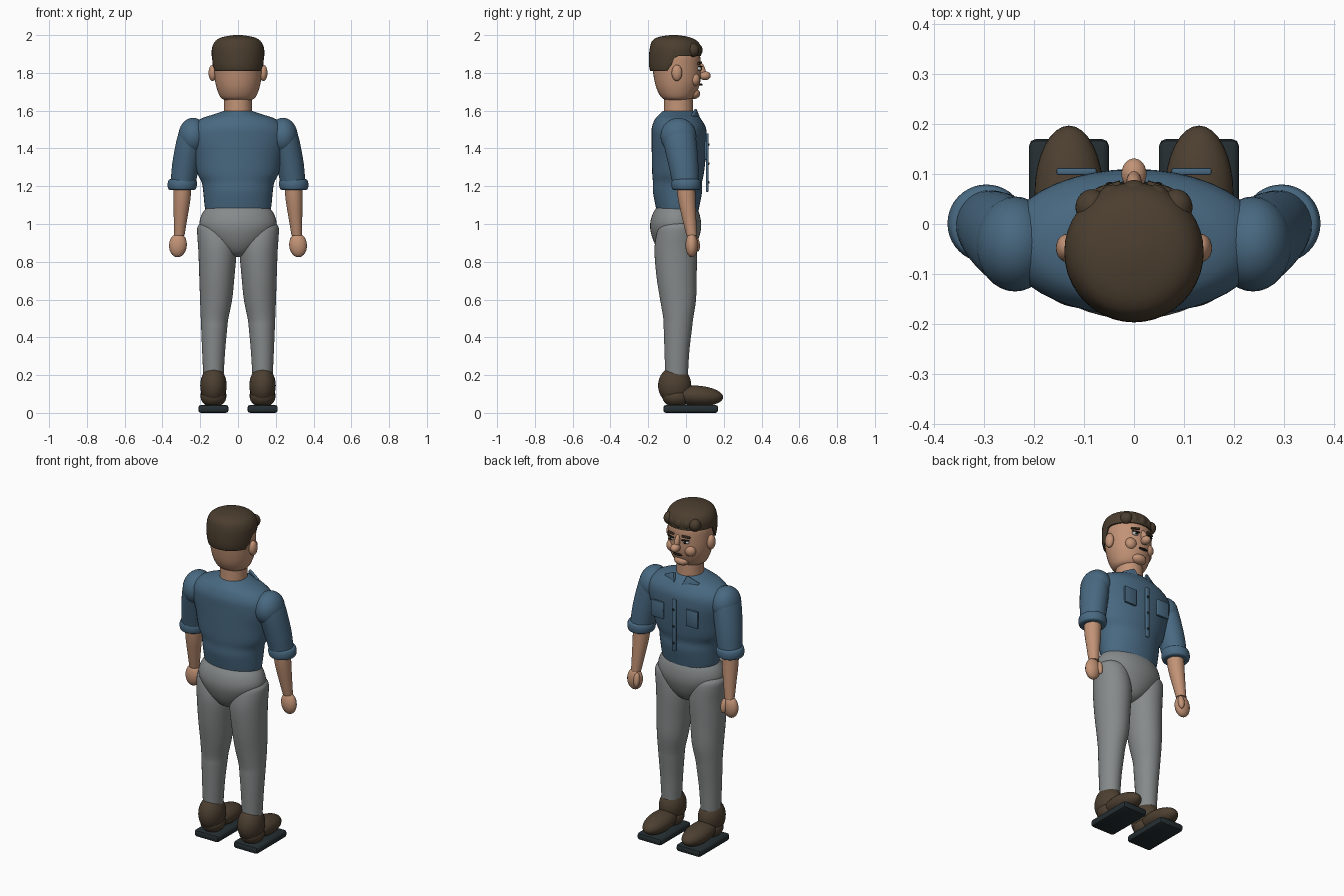
import bpy, bmesh, math
from mathutils import Matrix, Vector, Euler

if "Cube" in bpy.data.objects:
    bpy.data.objects.remove(bpy.data.objects["Cube"])


def material(name, rgb):
    m = bpy.data.materials.new(name)
    m.use_nodes = True
    m.diffuse_color = (*rgb, 1)
    m.node_tree.nodes["Principled BSDF"].inputs["Base Color"].default_value = (*rgb, 1)
    return m


SKIN = material("skin", (.54, .29, .18))
SHIRT = material("blue shirt", (.065, .14, .22))
PANTS = material("grey trousers", (.24, .255, .255))
HAIR = material("brown hair", (.07, .048, .028))
BOOT = material("brown leather", (.073, .05, .03))
SOLE = material("dark rubber", (.018, .027, .031))
WHITE = material("eye white", (.6, .6, .57))
DARK = material("dark", (.012, .011, .01))


def finish(bm, name, mat):
    bmesh.ops.recalc_face_normals(bm, faces=bm.faces)
    mesh = bpy.data.meshes.new(name)
    bm.to_mesh(mesh)
    bm.free()
    ob = bpy.data.objects.new(name, mesh)
    bpy.context.collection.objects.link(ob)
    mesh.materials.append(mat)
    bpy.ops.object.select_all(action="DESELECT")
    ob.select_set(True)
    bpy.context.view_layer.objects.active = ob
    bpy.ops.object.shade_smooth_by_angle(angle=math.radians(45))
    return ob


def curve_point(a, b, c, d, t):
    # smooth interpolation between rings b and c
    return b + (c - a) * (t / 2) + (a * 2 - b * 5 + c * 4 - d) * (t * t / 2) \
        + (b * 3 - a - c * 3 + d) * (t ** 3 / 2)


def loft(name, mat, rows, side=1, segs=40, steps=4, reshape=None):
    # each row is z, centre x, centre y, radius x, radius y
    rows = [Vector(r) for r in rows]
    ends = [rows[0]] + rows + [rows[-1]]
    rings = [curve_point(*ends[i:i + 4], k / steps)
             for i in range(len(rows) - 1) for k in range(steps)] + [rows[-1]]
    bm = bmesh.new()
    loops = []
    for z, cx, cy, rx, ry in rings:
        angles = [math.tau * k / segs for k in range(segs)]
        loops.append([bm.verts.new((side * (cx + rx * math.cos(a)), cy + ry * math.sin(a), z))
                      for a in angles])
    for lo, hi in zip(loops, loops[1:]):
        for k in range(segs):
            n = (k + 1) % segs
            bm.faces.new((lo[k], lo[n], hi[n], hi[k]))
    bm.faces.new(loops[0][::-1])
    bm.faces.new(loops[-1])
    if reshape:
        for v in bm.verts:
            reshape(v.co)
        bmesh.ops.remove_doubles(bm, verts=bm.verts, dist=.0005)
    return finish(bm, name, mat)


def ball(name, mat, loc, radii, rot=(0, 0, 0), segs=32):
    bm = bmesh.new()
    mtx = Matrix.LocRotScale(Vector(loc), Euler(rot), Vector(radii))
    bmesh.ops.create_uvsphere(bm, u_segments=segs, v_segments=segs // 2, radius=1, matrix=mtx)
    return finish(bm, name, mat)


def box(name, mat, loc, size, rot=(0, 0, 0), bevel=.004):
    bm = bmesh.new()
    bmesh.ops.create_cube(bm, size=1, matrix=Matrix.Diagonal((*size, 1)))
    bmesh.ops.bevel(bm, geom=bm.edges[:], offset=bevel, segments=2, affect="EDGES", profile=.5)
    bmesh.ops.transform(bm, verts=bm.verts, matrix=Matrix.LocRotScale(Vector(loc), Euler(rot), None))
    return finish(bm, name, mat)


# Head and neck
loft("head", SKIN, [(1.655, 0, -.045, .07, .06), (1.67, 0, -.045, .092, .085),
                    (1.71, 0, -.045, .11, .108), (1.76, 0, -.045, .122, .122),
                    (1.83, 0, -.05, .128, .128), (1.9, 0, -.055, .126, .126),
                    (1.95, 0, -.06, .09, .09)])
loft("neck", SKIN, [(1.54, 0, -.04, .078, .08), (1.6, 0, -.04, .074, .077),
                    (1.7, 0, -.04, .073, .075)])
ball("nose_tip", SKIN, (0, .1, 1.785), (.025, .031, .024))
ball("nose_bridge", SKIN, (0, .083, 1.815), (.015, .02, .045), (.3, 0, 0))
ball("chin", SKIN, (0, .04, 1.69), (.045, .035, .028))
ball("mouth", DARK, (0, .079, 1.738), (.03, .009, .006))


# Hair cap with a hairline rising from nape to forehead
def hairline(co):
    t = min(max((co.y + .1) / .05, 0), 1)
    co.z = max(co.z, 1.81 + .08 * t * t * (3 - 2 * t))


loft("hair_cap", HAIR, [(1.805, 0, -.06, .128, .128), (1.84, 0, -.06, .135, .136),
                        (1.89, 0, -.058, .139, .138), (1.935, 0, -.055, .137, .136),
                        (1.97, 0, -.06, .118, .118), (1.99, 0, -.065, .08, .08),
                        (2, 0, -.065, .02, .02)], reshape=hairline)
for i in range(5):
    x = (i - 2) * .042
    ball("fringe_lock", HAIR, (x, .052 - abs(x) * .22, 1.92), (.033, .036, .037), (-.3, 0, 0))

# Shirt torso
loft("shirt_torso", SHIRT, [(1.065, 0, -.045, .17, .11), (1.1, 0, -.045, .177, .117),
                            (1.17, 0, -.045, .184, .13), (1.22, 0, -.045, .192, .13),
                            (1.27, 0, -.042, .216, .137), (1.36, 0, -.038, .235, .143),
                            (1.45, 0, -.036, .26, .146), (1.51, 0, -.038, .25, .143),
                            (1.555, 0, -.042, .2, .122), (1.58, 0, -.042, .13, .1),
                            (1.597, 0, -.042, .08, .083)])
box("button_placket", SHIRT, (0, .112, 1.325), (.024, .014, .31))
for z in (1.22, 1.32, 1.42):
    ball("shirt_button", SOLE, (0, .12, z), (.007, .005, .007), segs=12)

# Trouser seat
loft("trouser_seat", PANTS, [(.825, 0, -.055, .02, .03), (.845, 0, -.055, .07, .075),
                             (.89, 0, -.055, .135, .108), (.95, 0, -.055, .185, .13),
                             (1.0, 0, -.055, .204, .135), (1.05, 0, -.053, .192, .125),
                             (1.09, 0, -.05, .165, .105)])

for side, label in ((1, "left_"), (-1, "right_")):
    # Face
    ball(label + "ear", SKIN, (side * .134, -.048, 1.8), (.022, .028, .043))
    ball(label + "cheek", SKIN, (side * .06, .045, 1.765), (.034, .03, .035))
    ball(label + "eye", WHITE, (side * .048, .069, 1.822), (.021, .012, .011), segs=20)
    ball(label + "iris", DARK, (side * .048, .079, 1.822), (.009, .005, .009), segs=16)
    box(label + "upper_lid", DARK, (side * .048, .076, 1.833), (.044, .01, .005),
        (0, 0, -side * .3), .001)
    box(label + "eyebrow", HAIR, (side * .05, .073, 1.853), (.05, .014, .012),
        (0, side * .12, -side * .3))

    # Shirt details
    box(label + "collar", SHIRT, (side * .068, .05, 1.568), (.08, .016, .055),
        (.25, side * .45, -side * .25))
    box(label + "chest_pocket", SHIRT, (side * .115, .105, 1.39), (.08, .014, .1))

    # Arm
    ball(label + "shoulder", SHIRT, (side * .238, -.04, 1.465), (.078, .095, .097))
    loft(label + "sleeve", SHIRT, [(1.5, .24, -.038, .068, .084), (1.44, .252, -.033, .074, .088),
                                   (1.32, .275, -.015, .073, .08), (1.2, .293, 0, .065, .068)], side)
    loft(label + "rolled_cuff", SHIRT, [(1.18, .296, .001, .062, .062), (1.186, .296, .001, .073, .074),
                                        (1.21, .295, .001, .078, .078), (1.232, .294, .001, .073, .074),
                                        (1.238, .294, .001, .062, .062)], side)
    loft(label + "forearm", SKIN, [(1.22, .293, -.002, .048, .05), (1.13, .297, .004, .045, .046),
                                   (1.03, .304, .017, .036, .037), (.94, .311, .03, .028, .028)], side)
    ball(label + "hand", SKIN, (side * .318, .03, .888), (.047, .033, .064), (0, side * -.08, 0))
    ball(label + "thumb", SKIN, (side * .29, .055, .895), (.018, .018, .042), (.15, 0, 0))

    # Leg
    loft(label + "trouser_leg", PANTS, [(1.02, .13, -.045, .05, .06), (.99, .127, -.047, .085, .09),
                                        (.95, .118, -.05, .098, .105), (.86, .109, -.054, .101, .113),
                                        (.72, .112, -.05, .093, .106), (.6, .116, -.042, .085, .095),
                                        (.5, .124, -.041, .073, .079), (.45, .126, -.043, .069, .075),
                                        (.33, .129, -.048, .061, .066), (.2, .13, -.05, .054, .06)], side)

    # Boot and sole
    ball(label + "boot_ankle", BOOT, (side * .13, -.06, .145), (.07, .088, .1))
    ball(label + "boot_heel", BOOT, (side * .13, -.05, .085), (.068, .075, .055))
    ball(label + "boot_toe", BOOT, (side * .13, .06, .09), (.069, .137, .054), (-.06, 0, 0))
    box(label + "sole", SOLE, (side * .13, .025, .021), (.16, .29, .042), bevel=.014)
